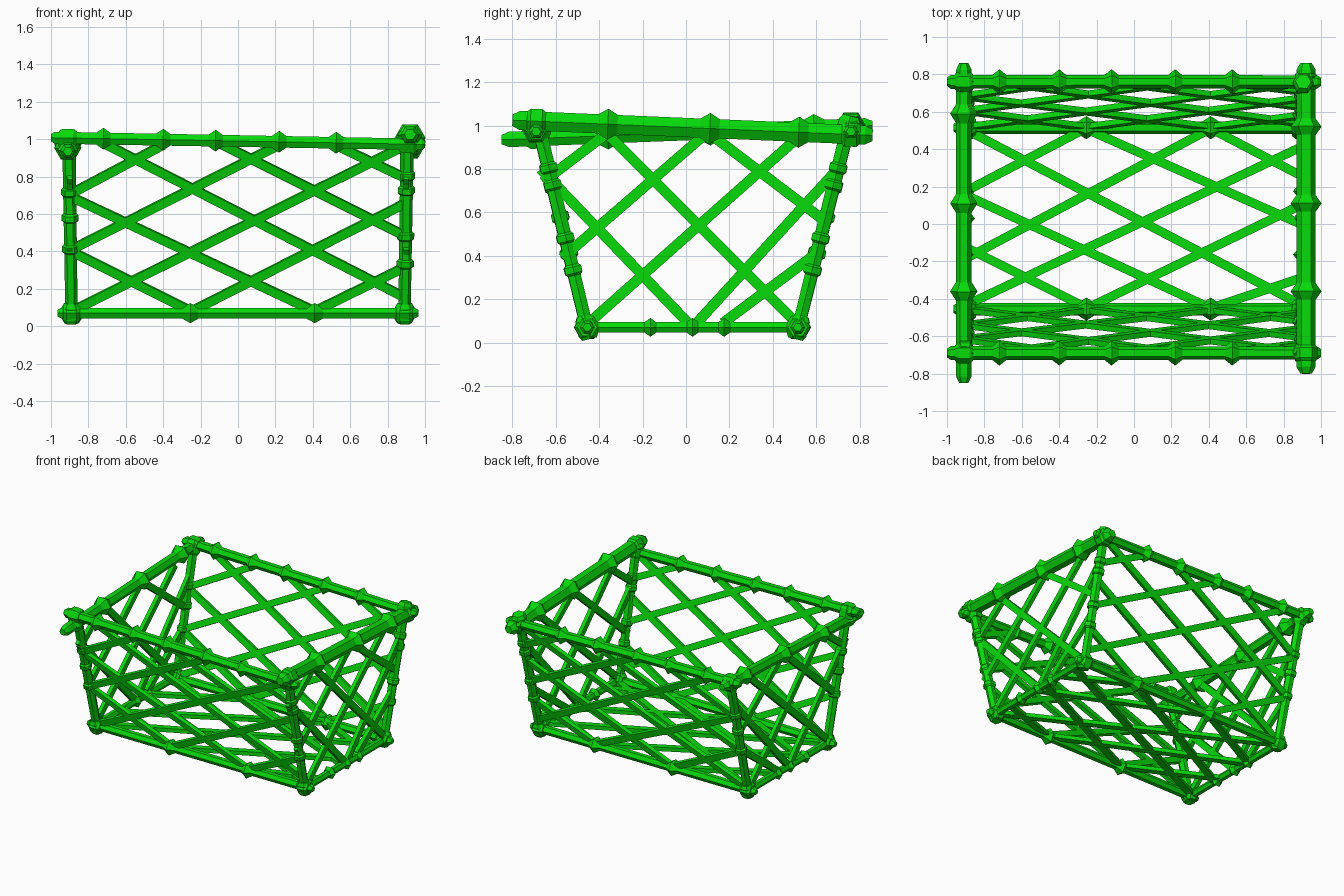
import bpy
import bmesh
import math
from mathutils import Vector, Matrix

cube = bpy.data.objects.get("Cube")
if cube:
    bpy.data.objects.remove(cube)

green = bpy.data.materials.new("leaf_green")
green.use_nodes = True
COLOUR = (0.002, 0.7, 0.003, 1)
green.diffuse_color = COLOUR
green.node_tree.nodes["Principled BSDF"].inputs["Base Color"].default_value = COLOUR


def lathe(bm, start, axis, profile, sides=6):
    """Faceted solid around an axis; profile holds (distance, radius) pairs."""
    turn = axis.to_track_quat('Z', 'Y')
    rings = []
    for dist, rad in profile:
        ring = []
        for i in range(sides):
            a = math.tau * i / sides
            ring.append(bm.verts.new(start + turn @ Vector((rad * math.cos(a), rad * math.sin(a), dist))))
        rings.append(ring)
    for low, high in zip(rings, rings[1:]):
        for i in range(sides):
            j = (i + 1) % sides
            bm.faces.new((low[i], low[j], high[j], high[i]))
    bm.faces.new(rings[0][::-1])
    bm.faces.new(rings[-1])


def stick(bm, a, b, r0, r1, tip):
    """Six-sided pole with chamfered ends."""
    a, b = Vector(a), Vector(b)
    n = (b - a).length
    lathe(bm, a, b - a, [(0, r0 * 0.6), (tip, r0), (n - tip, r1), (n, r1 * 0.6)])


def band(bm, a, b, normal, width=0.048, thick=0.03):
    """Flat strand from a to b that lies in the panel with this normal."""
    a, b = Vector(a), Vector(b)
    along = (b - a).normalized()
    across = Vector(normal).cross(along).normalized()
    out = along.cross(across)
    turn = Matrix((along, across, out)).transposed().to_4x4()
    size = Matrix.Diagonal(((b - a).length, width, thick, 1))
    bmesh.ops.create_cube(bm, size=1, matrix=Matrix.Translation((a + b) / 2) @ turn @ size)


def knot(bm, a, b, t, r, half):
    """Pointed lashing wrapped round the stick a-b."""
    a, b = Vector(a), Vector(b)
    d = (b - a).normalized()
    lathe(bm, a.lerp(b, t) - d * half, d, [(0, r * 0.5), (half, r), (2 * half, r * 0.5)])


def sleeve(bm, a, b, t, r, half):
    """Straight-sided wrap with bevelled ends."""
    a, b = Vector(a), Vector(b)
    d = (b - a).normalized()
    lathe(bm, a.lerp(b, t) - d * half, d,
          [(0, r * 0.75), (half * 0.4, r), (half * 1.6, r), (half * 2, r * 0.75)])


def finish(name, bm):
    bmesh.ops.recalc_face_normals(bm, faces=bm.faces)
    mesh = bpy.data.meshes.new(name)
    bm.to_mesh(mesh)
    bm.free()
    mesh.materials.append(green)
    bpy.context.collection.objects.link(bpy.data.objects.new(name, mesh))


LOW, RISE, FRONT_LOW, BACK_LOW = 0.07, 0.92, -0.455, 0.515
FRONT_TOP, BACK_TOP = -0.69, 0.76

# Strands of the long walls as x, z pairs
WALL_NET = [((-0.91, 0.7), (0.41, 0.08)), ((-0.91, 0.41), (-0.25, 0.08)),
            ((-0.72, 0.98), (0.9, 0.15)), ((-0.12, 0.99), (0.9, 0.48)),
            ((0.52, 0.97), (0.9, 0.79)), ((-0.91, 0.7), (-0.4, 0.97)),
            ((-0.91, 0.4), (0.22, 0.97)), ((-0.89, 0.08), (0.9, 0.97)),
            ((-0.25, 0.08), (0.9, 0.66)), ((0.41, 0.08), (0.9, 0.32))]
# Strands of the end walls as y, z pairs
END_NET = [((-0.37, 0.97), (0.52, 0.08)), ((-0.67, 0.8), (0.02, 0.08)),
           ((0.1, 0.97), (0.64, 0.56)), ((-0.46, 0.08), (0.51, 0.94)),
           ((-0.66, 0.74), (-0.37, 0.96)), ((-0.57, 0.39), (0.1, 0.97)),
           ((0.04, 0.08), (0.69, 0.79)), ((0.17, 0.09), (0.6, 0.41))]
# Strands of the floor as x, y pairs
FLOOR_NET = [((-0.89, 0.18), (-0.26, 0.51)), ((-0.89, -0.18), (0.41, 0.51)),
             ((-0.89, -0.43), (0.89, 0.41)), ((-0.25, -0.45), (0.89, 0.1)),
             ((0.41, -0.45), (0.89, -0.29)), ((-0.89, 0.5), (0.89, -0.43)),
             ((-0.26, 0.51), (0.89, 0)), ((0.41, 0.51), (0.89, 0.26)),
             ((-0.89, -0.13), (-0.25, -0.45)), ((-0.89, 0.15), (0.41, -0.45))]

# Front and back: rails, lashings and net
for label, top_y, low_y in (("front", FRONT_TOP, FRONT_LOW), ("back", BACK_TOP, BACK_LOW)):
    bm = bmesh.new()
    a, b = (-1, top_y, 1.008), (1, top_y, 0.972)
    stick(bm, a, b, 0.037, 0.035, 0.02)
    for x in (-0.72, -0.4, -0.12, 0.22, 0.525):
        knot(bm, a, b, (x + 1) / 2, 0.067, 0.042)
    for x in (-0.91, 0.91):
        sleeve(bm, a, b, (x + 1) / 2, 0.056, 0.048)
    finish(label + "_top_rail", bm)

    bm = bmesh.new()
    a, b = (-0.965, low_y, LOW), (0.965, low_y, LOW)
    stick(bm, a, b, 0.033, 0.033, 0.02)
    for x in (-0.255, 0.41):
        knot(bm, a, b, (x + 0.965) / 1.93, 0.062, 0.048)
    for x in (-0.89, 0.89):
        sleeve(bm, a, b, (x + 0.965) / 1.93, 0.06, 0.045)
    finish(label + "_bottom_rail", bm)

    bm = bmesh.new()
    lean = (top_y - low_y) / RISE
    for (x0, z0), (x1, z1) in WALL_NET:
        band(bm, (x0, low_y + lean * (z0 - LOW), z0), (x1, low_y + lean * (z1 - LOW), z1),
             (0, 1, -lean))
    finish(label + "_net", bm)

# Ends: thick upper poles, lower rails, posts and net
for label, s in (("left", 1), ("right", -1)):
    bm = bmesh.new()
    if s > 0:
        a, b, r, knots = (0.92, -0.8, 1.025), (0.92, 0.86, 0.955), 0.051, (-0.36, 0.11, 0.52)
    else:
        a, b, r, knots = (-0.91, -0.85, 0.935), (-0.91, 0.86, 1.0), 0.041, (-0.36, 0.11, 0.59)
    stick(bm, a, b, r, r, 0.035)
    for y in knots:
        knot(bm, a, b, (y - a[1]) / (b[1] - a[1]), r + 0.032, 0.058)
    for y in (FRONT_TOP, BACK_TOP):
        sleeve(bm, a, b, (y - a[1]) / (b[1] - a[1]), r + 0.014, 0.045)
    finish(label + "_top_pole", bm)

    bm = bmesh.new()
    x = 0.9 * s
    a, b = (x, FRONT_LOW, LOW), (x, BACK_LOW, LOW)
    stick(bm, a, b, 0.028, 0.028, 0.02)
    for t in (0.3, 0.5, 0.65):
        knot(bm, a, b, t, 0.05, 0.03)
    finish(label + "_bottom_rail", bm)

    bm = bmesh.new()
    for (y0, z0), (y1, z1) in END_NET:
        band(bm, (x, y0, z0), (x, y1, z1), (1, 0, 0))
    finish(label + "_net", bm)

    for side, low_y, top_y in (("front", FRONT_LOW, FRONT_TOP), ("back", BACK_LOW, BACK_TOP)):
        bm = bmesh.new()
        a, b = (0.89 * s, low_y, 0.06), (0.905 * s, top_y, 1.04)
        stick(bm, a, b, 0.033, 0.036, 0.01)
        for z in ((0.32, 0.47, 0.72, 0.8) if s > 0 else (0.4, 0.57, 0.71)):
            sleeve(bm, a, b, z - 0.04, 0.046, 0.025)
        sleeve(bm, a, b, 0.95, 0.056, 0.055)
        sleeve(bm, a, b, 0.01, 0.052, 0.055)
        finish(label + "_" + side + "_post", bm)

# Floor net
bm = bmesh.new()
for (x0, y0), (x1, y1) in FLOOR_NET:
    band(bm, (x0, y0, LOW), (x1, y1, LOW), (0, 0, 1))
finish("floor_net", bm)
